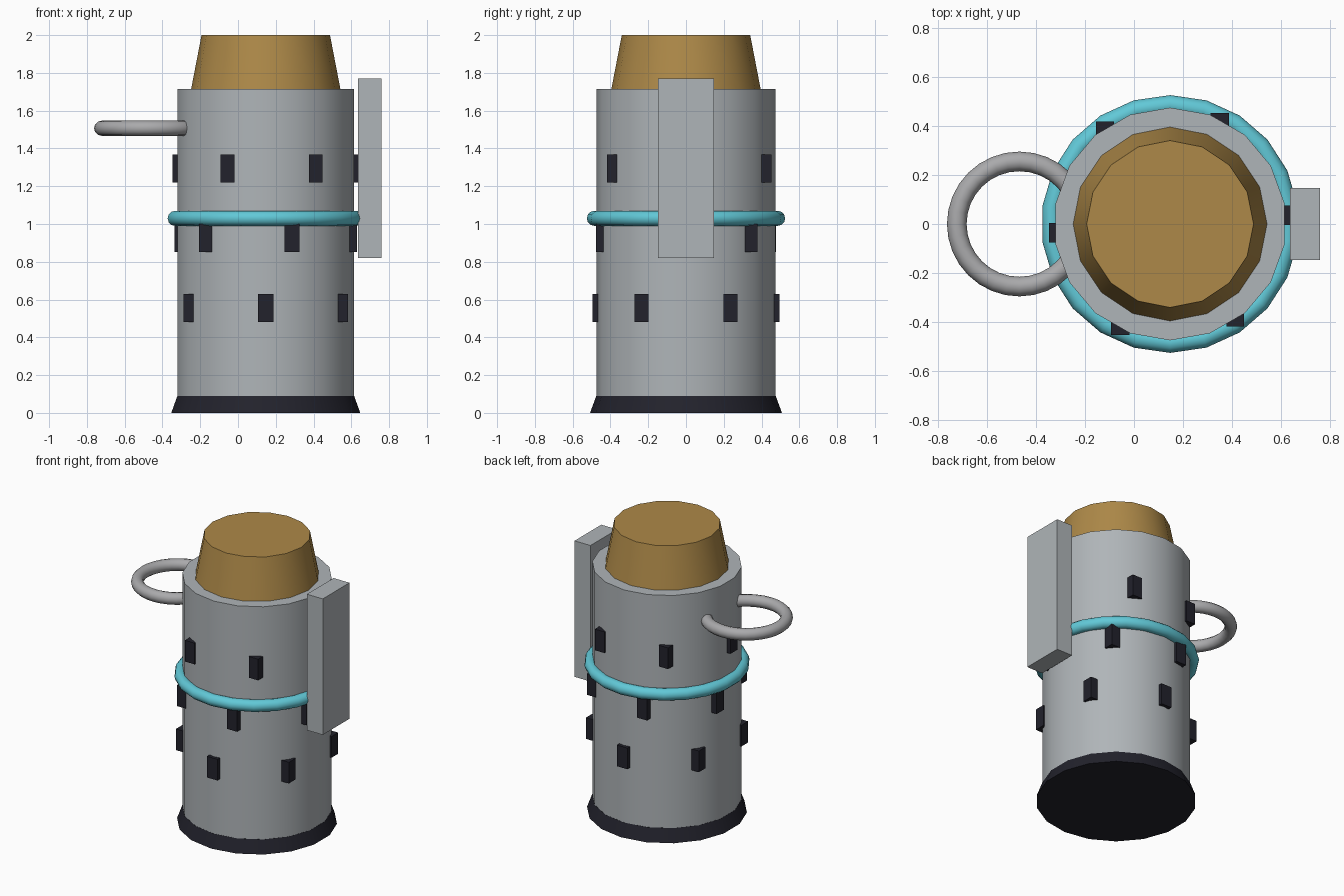
import bpy
from math import cos, sin, hypot, radians, tau

if "Cube" in bpy.data.objects:
    bpy.data.objects.remove(bpy.data.objects["Cube"], do_unlink=True)


def material(name, rgb):
    mat = bpy.data.materials.new(name)
    mat.use_nodes = True
    colour = (*rgb, 1)
    mat.diffuse_color = colour
    mat.node_tree.nodes["Principled BSDF"].inputs["Base Color"].default_value = colour
    return mat


grey = material("pale_grey", (0.43, 0.46, 0.48))
steel = material("handle_grey", (0.40, 0.40, 0.41))
dark = material("near_black", (0.016, 0.016, 0.025))
gold = material("ochre", (0.42, 0.25, 0.065))
cyan = material("turquoise", (0.12, 0.58, 0.68))

AXIS = 0.147  # x of the tower's axis


def finish(name, mat, smooth=True):
    ob = bpy.context.object
    ob.name = name
    ob.data.materials.append(mat)
    if smooth:
        bpy.ops.object.shade_smooth_by_angle(angle=radians(35))
    return ob


def drum(name, mat, sides, r_low, r_high, z_low, z_high):
    bpy.ops.mesh.primitive_cone_add(
        vertices=sides, radius1=r_low, radius2=r_high, depth=z_high - z_low,
        location=(AXIS, 0, (z_low + z_high) / 2))
    return finish(name, mat)


def ring(name, mat, x, z, major, minor, segments, sides):
    bpy.ops.mesh.primitive_torus_add(
        major_radius=major, minor_radius=minor, major_segments=segments,
        minor_segments=sides, location=(x, 0, z), rotation=(0, 0, tau / 4))
    ob = finish(name, mat, smooth=False)
    bpy.ops.object.shade_smooth()
    return ob


def box(name, mat, centre, size):
    bpy.ops.mesh.primitive_cube_add(size=1, location=centre)
    bpy.context.object.scale = size
    return finish(name, mat, smooth=False)


# Tower: flared foot, body and tapered cap
drum("foot", dark, 18, 0.508, 0.475, 0, 0.09)
drum("body", grey, 18, 0.474, 0.474, 0.09, 1.715)
drum("cap", gold, 16, 0.395, 0.34, 1.715, 2)

# Band around the body and loop handle on its right side
ring("band", cyan, AXIS, 1.03, 0.485, 0.04, 22, 12)
ring("handle", steel, -0.467, 1.507, 0.255, 0.04, 32, 12)

# Upright panel on the left side
box("side_panel", grey, (0.697, 0, 1.295), (0.123, 0.295, 0.95))

# Three rows of six windows, each row turned a little further
for row, z in enumerate((0.555, 0.925, 1.295)):
    for i in range(6):
        a = -tau / 4 + 0.3 * row + i * tau / 6
        c, s = cos(a), sin(a)
        box(f"window_{row + 1}_{i + 1}", dark, (AXIS + 0.47 * c, 0.47 * s, z),
            (hypot(0.08 * s, 0.05 * c), hypot(0.08 * c, 0.05 * s), 0.148))
